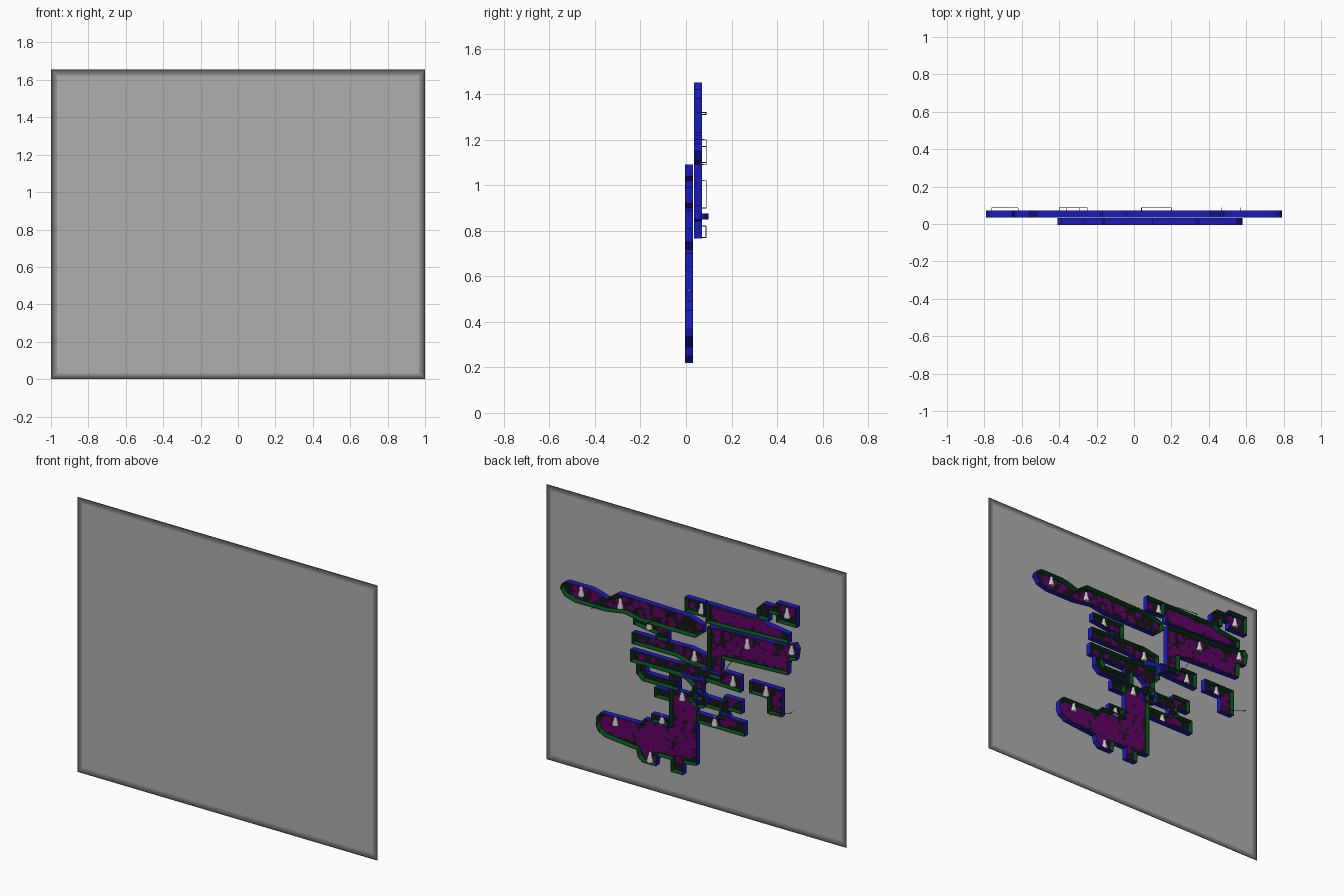
import bpy, bmesh, math, random
from mathutils import Vector
from mathutils.geometry import intersect_point_line

if "Cube" in bpy.data.objects:
    bpy.data.objects.remove(bpy.data.objects["Cube"])

random.seed(4)


def material(name, rgb):
    m = bpy.data.materials.new(name)
    m.diffuse_color = (*rgb, 1)
    m.use_nodes = True
    m.node_tree.nodes["Principled BSDF"].inputs["Base Color"].default_value = m.diffuse_color
    return m


BLUE = material("blue", (0.01, 0.01, 0.5))
RED = material("red", (0.25, 0.04, 0.01))
GREEN = material("green", (0.0, 0.07, 0.01))
BLACK = material("black", (0.008, 0.008, 0.01))
PURPLE = material("purple", (0.12, 0.0, 0.13))


def finish(bm, name, mats):
    me = bpy.data.meshes.new(name)
    bm.to_mesh(me)
    bm.free()
    for m in mats:
        me.materials.append(m)
    ob = bpy.data.objects.new(name, me)
    bpy.context.collection.objects.link(ob)
    return ob


# Backing panel with a border that darkens towards the edge
bm = bmesh.new()
face = bm.faces.new([bm.verts.new((x, -0.1, z)) for x, z in ((-1, 0), (1, 0), (1, 1.655), (-1, 1.655))])
STEPS = 5
for i in range(STEPS):
    ring = bmesh.ops.inset_individual(bm, faces=[face], thickness=0.011)["faces"]
    for f in ring:
        f.material_index = i + 1
face.material_index = 0
panel_mats = [material("panel_grey", (0.42, 0.42, 0.42))]
panel_mats += [material(f"border_{i}", (0.01 + 0.07 * i,) * 3) for i in range(STEPS)]
finish(bm, "backing_panel", panel_mats)


def rect(x0, x1, z0, z1):
    return [(x0, z0), (x1, z0), (x1, z1), (x0, z1)]


def inside(p, poly):
    hit = False
    for (x0, z0), (x1, z1) in zip(poly, poly[1:] + poly[:1]):
        if (z0 > p[1]) != (z1 > p[1]) and p[0] < x0 + (p[1] - z0) * (x1 - x0) / (z1 - z0):
            hit = not hit
    return hit


def edge_distance(p, poly):
    best = 9
    for a, b in zip(poly, poly[1:] + poly[:1]):
        q, t = intersect_point_line(Vector((*p, 0)), Vector((*a, 0)), Vector((*b, 0)))
        q = Vector((*a, 0)).lerp(Vector((*b, 0)), min(1, max(0, t)))
        best = min(best, (Vector((*p, 0)) - q).length)
    return best


def room(name, poly, y, patches):
    # Tray: blue sides, red rim, sloping green inner wall, black floor
    bm = bmesh.new()
    f = bm.faces.new([bm.verts.new((x, y, z)) for x, z in poly])
    ext = bmesh.ops.extrude_face_region(bm, geom=[f])["geom"]
    for v in ext:
        if isinstance(v, bmesh.types.BMVert):
            v.co.y += 0.036
    bmesh.ops.recalc_face_normals(bm, faces=bm.faces)
    floor = [f for f in bm.faces if f.normal.y > 0.9]
    for mat, thick, depth in ((1, 0.004, 0), (2, 0.009, -0.024)):
        for s in bmesh.ops.inset_individual(bm, faces=floor, thickness=thick, depth=depth)["faces"]:
            s.material_index = mat
    floor[0].material_index = 3
    finish(bm, name, [BLUE, RED, GREEN, BLACK])

    # Irregular purple floor patches
    if not patches:
        return
    bm = bmesh.new()
    xs, zs = zip(*poly)
    for i in range(patches):
        c = (random.uniform(min(xs), max(xs)), random.uniform(min(zs), max(zs)))
        if not inside(c, poly):
            continue
        r = min(0.024, edge_distance(c, poly) - 0.013)
        if r < 0.007:
            continue
        vs = []
        for k in range(8):
            a, rr = k * math.tau / 8, r * random.uniform(0.65, 1)
            vs.append(bm.verts.new((c[0] + rr * math.cos(a), y + 0.0135 + i * 5e-6, c[1] - rr * math.sin(a))))
        bm.faces.new(vs)
    finish(bm, name + "_floor_patches", [PURPLE])


# Upper layer rooms
UP = 0.035
room("long_hall", [(.79, 1.15), (.78, 1.18), (.75, 1.2), (.59, 1.2), (.54, 1.19), (.48, 1.17), (.41, 1.22),
                   (-.07, 1.21), (-.16, 1.18), (-.16, 1.13), (-.11, 1.09), (.26, 1.09), (.36, 1.11),
                   (.49, 1.09), (.69, 1.09), (.76, 1.11)], UP, 170)
room("square_room", rect(-.17, -.04, 1.23, 1.32), UP, 12)
room("upper_hall", [(-.18, 1.32), (-.18, 1.2), (-.3, 1.2), (-.73, 1.22), (-.73, 1.28), (-.58, 1.3), (-.55, 1.32)], UP, 170)
room("corner_room", [(-.52, 1.32), (-.6, 1.32), (-.6, 1.37), (-.65, 1.37), (-.65, 1.33), (-.785, 1.33),
                     (-.785, 1.45), (-.65, 1.45), (-.64, 1.42), (-.56, 1.42), (-.52, 1.38)], UP, 25)
room("great_hall", [(-.19, 1.18), (-.19, .88), (-.28, .88), (-.285, 1.01), (-.725, 1.03), (-.73, 1.12), (-.78, 1.13),
                    (-.79, 1.2), (-.77, 1.23), (-.72, 1.21), (-.62, 1.2), (-.3, 1.19)], UP, 300)
room("side_chamber", [(-.14, .91), (-.14, .85), (-.41, .84), (-.41, .94), (-.3, .94), (-.29, .915)], UP, 30)
room("elbow_room", [(-.47, .93), (-.47, .855), (-.59, .855), (-.59, .765), (-.685, .765), (-.685, .93)], UP, 60)

# Lower layer rooms
LOW = -0.005
room("hall_link", [(.33, 1.09), (.33, 1.04), (.18, 1.02), (.18, .99), (.1, .99), (.1, 1.09)], LOW, 10)
room("middle_hall", [(.34, .99), (.34, .92), (.05, .92), (-.02, .9), (-.16, .9), (-.16, .98), (-.05, 1.0)], LOW, 50)
room("lower_hall", [(.35, .885), (.35, .81), (.03, .81), (-.02, .8), (-.06, .77), (-.06, .7), (-.13, .7), (-.13, .79),
                    (-.17, .83), (-.16, .89), (-.08, .9), (.04, .885)], LOW, 40)
room("loop_passage", [(.31, .81), (.31, .75), (.27, .715), (.03, .715), (.03, .81), (.09, .81), (.09, .77),
                      (.24, .77), (.26, .81)], LOW, 0)
room("west_nook", rect(.09, .19, .64, .7), LOW, 5)
room("round_junction", [(-.095 + .065 * math.cos(i * math.pi / 4), .7 + .055 * math.sin(i * math.pi / 4))
                        for i in range(8)], LOW, 0)
room("east_chamber", [(-.14, .735), (-.14, .67), (-.24, .67), (-.24, .65), (-.3, .65), (-.3, .69), (-.39, .69),
                      (-.39, .77), (-.27, .77), (-.27, .735)], LOW, 25)
room("east_hall", [(-.09, .62), (-.09, .56), (-.41, .56), (-.41, .645), (-.31, .645), (-.3, .66), (-.24, .66),
                   (-.23, .62)], LOW, 40)
room("cavern", [(.09, .72), (.09, .49), (.26, .49), (.28, .455), (.55, .45), (.575, .42), (.58, .37), (.565, .335),
                (.52, .31), (.31, .29), (.30, .25), (.27, .225), (.18, .225), (.17, .29), (.08, .29), (.08, .22),
                (0, .22), (0, .29), (-.09, .3), (-.09, .72)], LOW, 650)
room("cavern_closet", rect(.1, .21, .485, .535), LOW, 4)

# Arched passage crossing between the layers
bm = bmesh.new()
rows = []
for i in range(9):
    a = math.pi * i / 8
    x, y = -.1 + .08 * math.cos(a), .065 + .034 * math.sin(a)
    rows.append([bm.verts.new((x, y, z)) for z in (.85, .875)])
for a, b in zip(rows, rows[1:]):
    bm.faces.new((a[0], b[0], b[1], a[1]))
finish(bm, "arched_passage", [BLUE])


# Thin connecting wires standing off the upper layer
def wire(i, x0, z0, x1, z1, mat):
    cu = bpy.data.curves.new("wire", "CURVE")
    cu.dimensions = "3D"
    cu.bevel_depth, cu.bevel_resolution = 0.002, 0
    sp = cu.splines.new("POLY")
    sp.points.add(3)
    for p, co in zip(sp.points, ((x0, .068, z0), (x0, .088, z0), (x1, .088, z1), (x1, .068, z1))):
        p.co = (*co, 1)
    cu.materials.append(mat)
    bpy.context.collection.objects.link(bpy.data.objects.new(f"connecting_wire_{i}", cu))


for i, w in enumerate([(.57, 1.09, .47, 1.17, RED), (.2, 1.1, .04, 1.2, GREEN), (-.4, 1.32, -.25, 1.31, GREEN),
                       (-.29, .9, -.36, 1.02, RED), (-.76, .82, -.62, .77, RED)]):
    wire(i, *w)

# Grey pawn-like markers
profile = [(.019, -.03), (.02, -.02), (.01, .012), (.01, .024), (.005, .03)]
spots = {UP + .018: [(.66, 1.16), (.4, 1.155), (-.14, 1.27), (-.71, 1.395), (-.445, 1.14), (-.74, 1.185),
                     (-.35, .89), (-.57, .89)],
         LOW + .018: [(.235, 1.06), (-.065, .95), (.46, .42), (.016, .69), (.15, .51), (-.2, .595), (.23, .262)]}
for y, places in spots.items():
    for n, (x, z) in enumerate(places):
        bm = bmesh.new()
        rings = [[bm.verts.new((x + r * math.cos(k * math.tau / 12), y + r * .8 * math.sin(k * math.tau / 12), z + h))
                  for k in range(12)] for r, h in profile]
        for a, b in zip(rings, rings[1:]):
            for k in range(12):
                bm.faces.new((a[k], a[k - 1], b[k - 1], b[k])[::-1])
        bm.faces.new(rings[0][::-1])
        bm.faces.new(rings[-1])
        for f in bm.faces:
            f.smooth = len(f.verts) == 4
        finish(bm, f"marker_{'upper' if y > .03 else 'lower'}_{n}", [])
